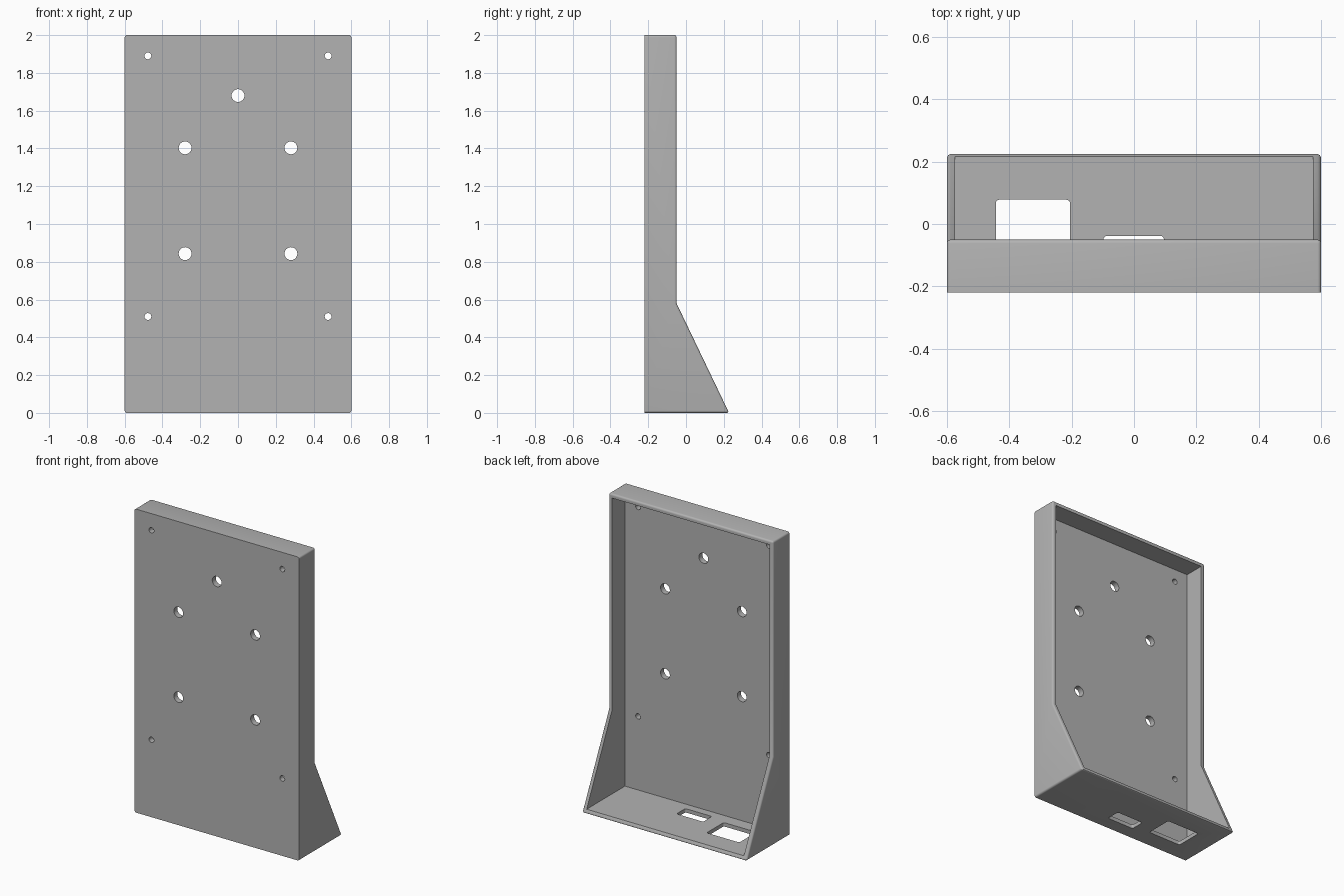
import bpy, bmesh, math
from mathutils import Matrix, Vector

if "Cube" in bpy.data.objects:
    bpy.data.objects.remove(bpy.data.objects["Cube"], do_unlink=True)

HALF_W, FRONT, WALL = 0.6, -0.22, 0.027

grey = bpy.data.materials.new("plain grey")
grey.use_nodes = True
colour = (0.45, 0.45, 0.45, 1)
grey.diffuse_color = colour
grey.node_tree.nodes["Principled BSDF"].inputs["Base Color"].default_value = colour


def finish(name, bm):
    bmesh.ops.recalc_face_normals(bm, faces=bm.faces)
    mesh = bpy.data.meshes.new(name)
    bm.to_mesh(mesh)
    bm.free()
    mesh.materials.append(grey)
    obj = bpy.data.objects.new(name, mesh)
    bpy.context.collection.objects.link(obj)
    return obj


def box(name, lo, hi, corner=0):
    """Box between two corners, with optional rounded vertical edges."""
    lo, hi = Vector(lo), Vector(hi)
    bm = bmesh.new()
    bmesh.ops.create_cube(bm, size=1, matrix=Matrix.Translation((lo + hi) / 2)
                          @ Matrix.Diagonal((*(hi - lo), 1)))
    if corner:
        upright = [e for e in bm.edges
                   if abs(e.verts[0].co.z - e.verts[1].co.z) > 0.01]
        bmesh.ops.bevel(bm, geom=upright, offset=corner, segments=4,
                        profile=0.5, affect='EDGES')
    return finish(name, bm)


def drill(name, x, z, radius):
    bm = bmesh.new()
    bmesh.ops.create_cone(bm, cap_ends=True, segments=32, radius1=radius,
                          radius2=radius, depth=0.2,
                          matrix=Matrix.Translation((x, FRONT, z))
                          @ Matrix.Rotation(math.pi / 2, 4, 'X'))
    return finish(name, bm)


# Outer body: side profile with a flared foot, extruded across the width
profile = [(FRONT, 0), (0.228, 0), (-0.05, 0.58), (-0.05, 2), (FRONT, 2)]
bm = bmesh.new()
side = bm.faces.new([bm.verts.new((-HALF_W, y, z)) for y, z in profile])
extruded = bmesh.ops.extrude_face_region(bm, geom=[side])["geom"]
bmesh.ops.translate(bm, vec=(2 * HALF_W, 0, 0),
                    verts=[v for v in extruded if isinstance(v, bmesh.types.BMVert)])
bmesh.ops.recalc_face_normals(bm, faces=bm.faces)

# Round every outer edge except the front outline and the bend of the back
def is_soft(edge):
    a, b = (v.co for v in edge.verts)
    on_front = max(a.y, b.y) < FRONT + 0.001
    bend = abs(a.z - 0.58) < 0.001 and abs(b.z - 0.58) < 0.001
    return not on_front and not bend

bmesh.ops.bevel(bm, geom=[e for e in bm.edges if is_soft(e)], offset=0.012,
                segments=4, profile=0.5, affect='EDGES')
body = finish("wall_housing", bm)

# Hollow interior, open at the back
cutters = [box("cavity_cutter", (WALL - HALF_W, FRONT + 0.037, 0.025),
               (HALF_W - WALL, 0.5, 2 - WALL))]

# Cable ports through the floor
cutters.append(box("large_port_cutter", (-0.443, -0.10, -0.1), (-0.205, 0.078, 0.1), 0.012))
cutters.append(box("small_port_cutter", (-0.098, -0.13, -0.1), (0.096, -0.038, 0.1), 0.012))

# Holes through the front plate: one on the centre line, the rest mirrored
cutters.append(drill("top_hole_cutter", 0, 1.68, 0.034))
for x, z, radius in [(0.28, 1.403, 0.034), (0.28, 0.843, 0.034),
                     (0.477, 1.89, 0.018), (0.477, 0.51, 0.018)]:
    for sign in (-1, 1):
        cutters.append(drill("hole_cutter", sign * x, z, radius))

bpy.context.view_layer.objects.active = body
for cutter in cutters:
    cutter.hide_render = True
    cut = body.modifiers.new("cut", 'BOOLEAN')
    cut.operation, cut.solver, cut.object = 'DIFFERENCE', 'EXACT', cutter
    bpy.ops.object.modifier_apply(modifier=cut.name)
    bpy.data.objects.remove(cutter, do_unlink=True)

# Smooth the rounded edges and hole walls, keep the flat faces crisp
bpy.ops.object.select_all(action='DESELECT')
body.select_set(True)
bpy.ops.object.shade_smooth_by_angle(angle=math.radians(30))
